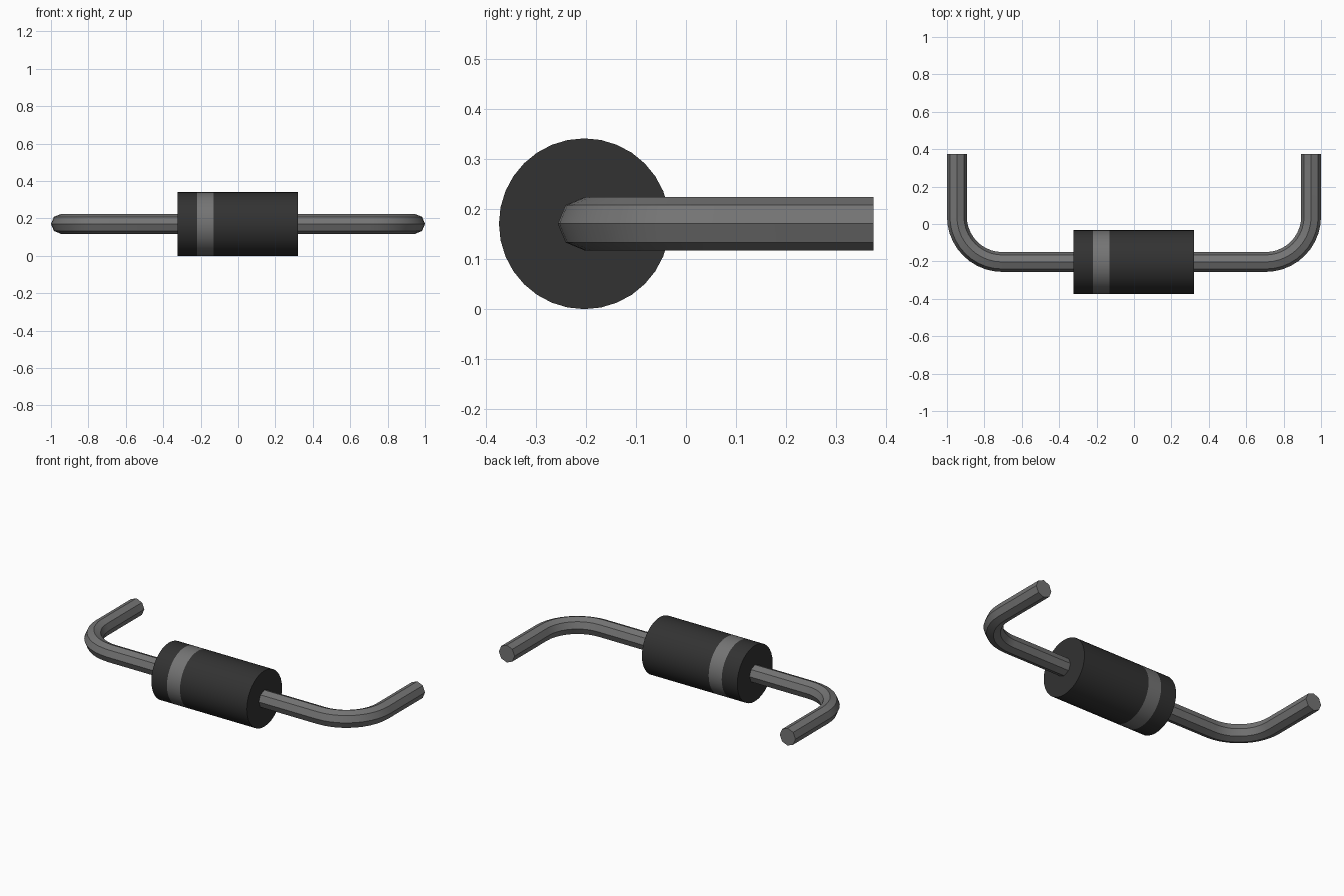
import bpy, bmesh, math
from mathutils import Vector

cube = bpy.data.objects.get("Cube")
if cube:
    bpy.data.objects.remove(cube, do_unlink=True)


def make_material(name, value):
    m = bpy.data.materials.new(name)
    m.use_nodes = True
    color = (value, value, value, 1.0)
    m.diffuse_color = color
    bsdf = m.node_tree.nodes["Principled BSDF"]
    bsdf.inputs["Base Color"].default_value = color
    bsdf.inputs["Roughness"].default_value = 0.6
    return m


BLACK = make_material("black_casing", 0.032)
GREY = make_material("grey_metal", 0.175)

AXIS_Y, AXIS_Z = -0.203, 0.1705
UP = Vector((0, 0, 1))


def sweep(name, path, radius, sides, materials, band=None):
    """Round tube along a flat path of (x, y) points, capped at both ends."""
    pts = [Vector((x, y, AXIS_Z)) for x, y in path]
    bm = bmesh.new()
    rings = []
    for i, p in enumerate(pts):
        tangent = (pts[min(i + 1, len(pts) - 1)] - pts[max(i - 1, 0)]).normalized()
        side = tangent.cross(UP)
        ring = []
        for k in range(sides):
            a = 2 * math.pi * k / sides
            ring.append(bm.verts.new(p + radius * (math.cos(a) * side + math.sin(a) * UP)))
        rings.append(ring)
    for i in range(len(rings) - 1):
        for k in range(sides):
            n = (k + 1) % sides
            f = bm.faces.new((rings[i][k], rings[i][n], rings[i + 1][n], rings[i + 1][k]))
            f.material_index = 1 if i == band else 0
    bm.faces.new(rings[0])
    bm.faces.new(rings[-1])
    bmesh.ops.recalc_face_normals(bm, faces=bm.faces)
    mesh = bpy.data.meshes.new(name)
    bm.to_mesh(mesh)
    bm.free()
    for m in materials:
        mesh.materials.append(m)
    ob = bpy.data.objects.new(name, mesh)
    bpy.context.collection.objects.link(ob)
    bpy.ops.object.select_all(action="DESELECT")
    ob.select_set(True)
    bpy.context.view_layer.objects.active = ob
    bpy.ops.object.shade_smooth_by_angle(angle=math.radians(30))
    return ob


# Cylindrical casing with the polarity band near its right end
sweep("casing", [(x, AXIS_Y) for x in (-0.323, -0.218, -0.13, 0.32)],
      0.1705, 32, [BLACK, GREY], band=1)

# Bent eight-sided leads: straight, quarter bend, straight back
LEAD_X, BEND, LEAD_R = 0.947, 0.243, 0.053
STEPS = 10
for name, s in (("left_lead", 1), ("right_lead", -1)):
    path = [(s * 0.31, AXIS_Y)]
    for i in range(STEPS + 1):
        a = math.pi / 2 * i / STEPS
        path.append((s * (LEAD_X - BEND + BEND * math.sin(a)),
                     AXIS_Y + BEND - BEND * math.cos(a)))
    path.append((s * LEAD_X, 0.374))
    sweep(name, path, LEAD_R, 8, [GREY])
